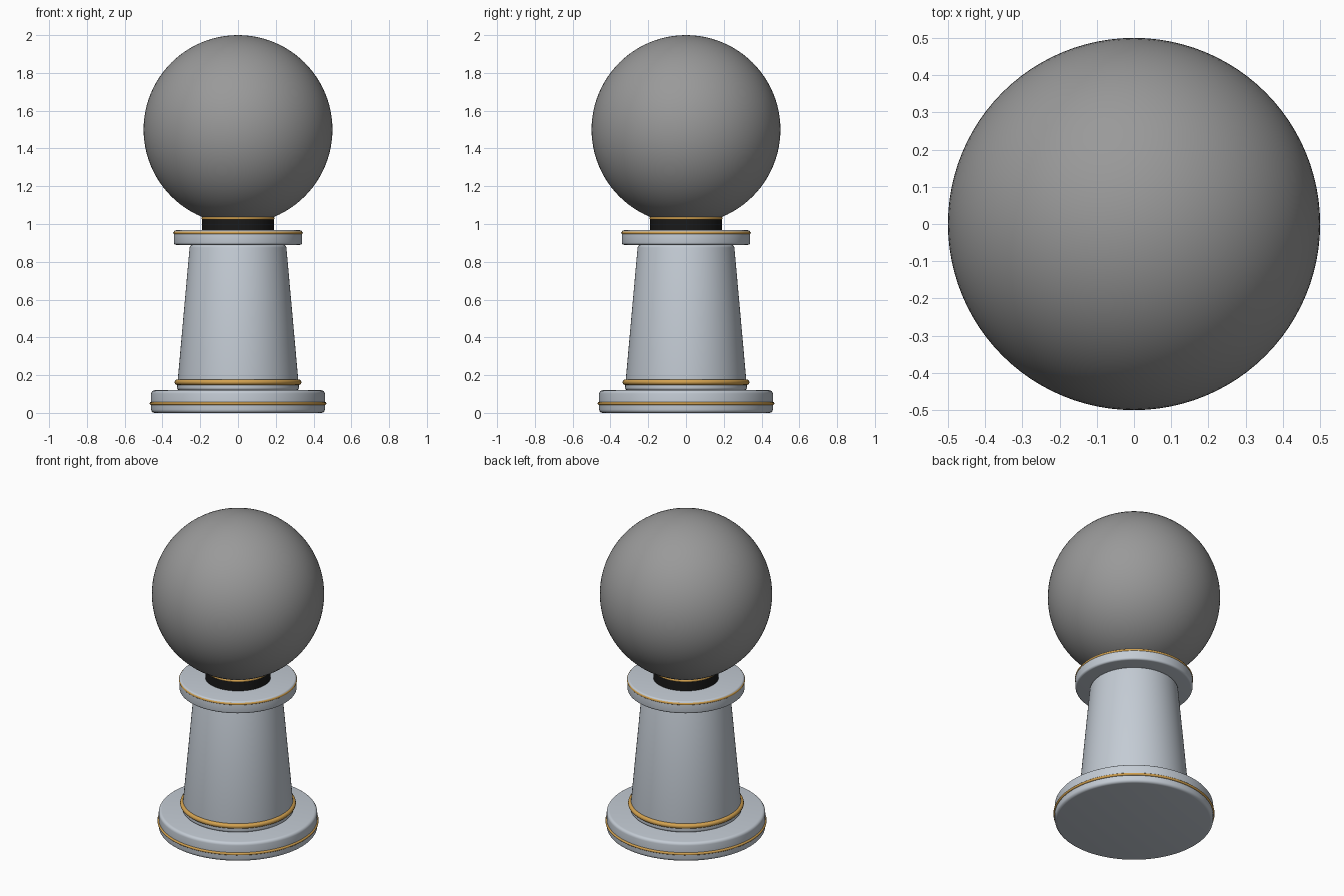
import bpy, bmesh, math

if "Cube" in bpy.data.objects:
    bpy.data.objects.remove(bpy.data.objects["Cube"])


def material(name, rgb):
    m = bpy.data.materials.new(name)
    m.diffuse_color = (*rgb, 1)
    m.use_nodes = True
    m.node_tree.nodes["Principled BSDF"].inputs["Base Color"].default_value = m.diffuse_color
    return m


PAINT = material("pale_blue_grey", (0.55, 0.60, 0.66))
GOLD = material("gold", (0.65, 0.36, 0.08))
BLACK = material("black", (0.01, 0.01, 0.01))
GLOBE = material("globe_grey", (0.32, 0.32, 0.32))


def finish(ob, mat):
    ob.data.materials.append(mat)
    bpy.ops.object.shade_smooth_by_angle(angle=math.radians(40))


def drum(name, r_bottom, r_top, z0, z1, mat, bevel=0.0):
    """Capped round section with optional rounded rims."""
    bpy.ops.mesh.primitive_cone_add(vertices=96, radius1=r_bottom, radius2=r_top,
                                    depth=z1 - z0, location=(0, 0, (z0 + z1) / 2))
    ob = bpy.context.object
    ob.name = name
    if bevel:
        bm = bmesh.new()
        bm.from_mesh(ob.data)
        rims = [e for e in bm.edges if abs(e.verts[0].co.z - e.verts[1].co.z) < 1e-5]
        bmesh.ops.bevel(bm, geom=rims, offset=bevel, segments=4, profile=0.5,
                        affect='EDGES')
        bm.to_mesh(ob.data)
        bm.free()
    finish(ob, mat)


def ring(name, radius, thickness, z):
    bpy.ops.mesh.primitive_torus_add(major_radius=radius, minor_radius=thickness,
                                     major_segments=96, minor_segments=12,
                                     location=(0, 0, z))
    bpy.context.object.name = name
    finish(bpy.context.object, GOLD)


# Pedestal
drum("base_plate", 0.46, 0.46, 0.0, 0.12, PAINT, 0.018)
drum("column", 0.324, 0.255, 0.12, 0.89, PAINT, 0.015)
drum("top_plate", 0.34, 0.34, 0.89, 0.967, PAINT, 0.012)

# Neck under the globe
drum("neck", 0.19, 0.19, 0.96, 1.03, BLACK)

# Gold trim
ring("base_trim", 0.46, 0.008, 0.05)
ring("column_trim", 0.321, 0.015, 0.163)
ring("top_plate_trim", 0.335, 0.008, 0.953)
ring("neck_trim", 0.185, 0.008, 1.03)

# Globe
bpy.ops.mesh.primitive_uv_sphere_add(segments=96, ring_count=48, radius=0.5,
                                     location=(0, 0, 1.5))
bpy.context.object.name = "globe"
finish(bpy.context.object, GLOBE)
